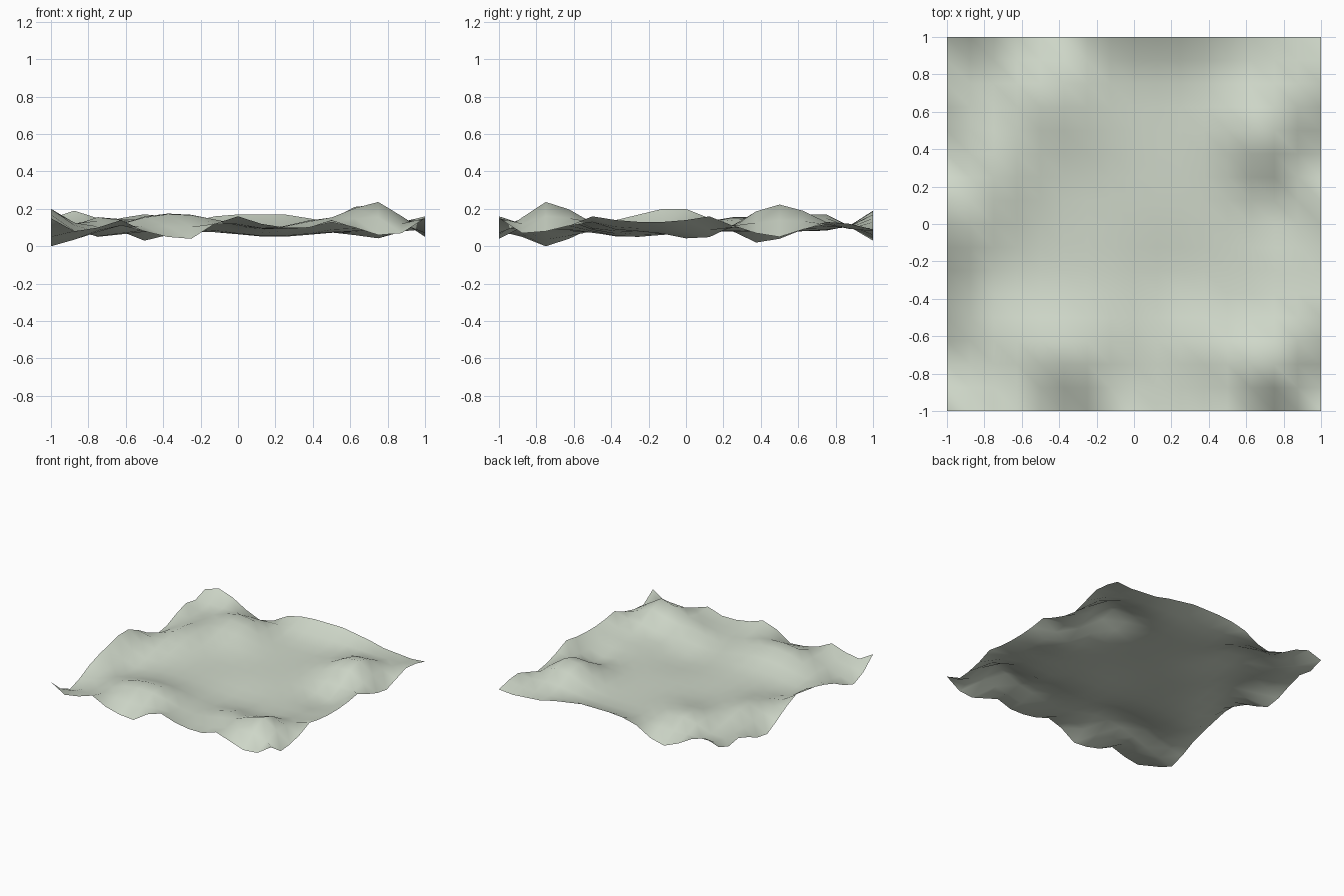
import bpy
import bmesh
import math

CELLS = 16
FLOOR = 0.078      # typical height of the inner plain
REACH = 0.1        # how far the rim shape carries inwards

# Rim profiles, in hundredths, at every grid step in the + direction
front_rim = [15, 8, 10, 14, 8, 5, 4, 12, 16, 12, 10, 10, 14, 10, 6, 7, 15]
back_rim = [15, 19, 15, 8, 3, 6, 13, 16, 17, 17, 17, 15, 13, 10, 9, 8, 9]
left_rim = [15, 5, 0, 4, 10, 14, 17, 20, 20, 15, 8, 2, 4, 9, 13, 11, 15]
right_rim = [15, 7, 8, 11, 16, 14, 13, 13, 14, 16, 11, 7, 5, 9, 13, 12, 9]

# Inner hills and hollows: x, y, height change, radius
mounds = [
    (0.75, -0.75, 0.18, 0.22),
    (0.72, 0.5, 0.16, 0.24),
    (-0.25, -0.7, 0.09, 0.24),
    (-0.5, -0.68, 0.06, 0.2),
    (0.38, -0.66, 0.06, 0.18),
    (0.58, -0.55, -0.03, 0.13),
    (-0.5, 0.72, 0.1, 0.23),
    (-0.3, 0.5, 0.03, 0.2),
    (-0.75, 0.35, 0.08, 0.22),
    (-0.7, 0.12, 0.03, 0.18),
    (0.78, 0.08, -0.055, 0.18),
    (-0.78, -0.3, -0.04, 0.18),
    (-0.9, -0.75, -0.03, 0.15),
    (-0.82, 0.8, -0.02, 0.15),
    (0.2, -0.3, -0.03, 0.25),
]


def rim_height(rim, t):
    """Height of a rim profile at t from -1 to 1."""
    return rim[round((t + 1) / 2 * CELLS)] / 100


def inner_height(x, y):
    total = FLOOR
    for mx, my, change, radius in mounds:
        total += change * math.exp(-(math.hypot(x - mx, y - my) / radius) ** 2)
    return total


def terrain_height(x, y):
    """Blend the four rims with the inner hills by distance."""
    sides = [
        (y + 1, rim_height(front_rim, x)),
        (1 - y, rim_height(back_rim, x)),
        (x + 1, rim_height(left_rim, y)),
        (1 - x, rim_height(right_rim, y)),
    ]
    parts = [(REACH, inner_height(x, y))] + sides
    weights = [1 / max(distance, 0.001) ** 3 for distance, _ in parts]
    blended = sum(w * height for w, (_, height) in zip(weights, parts))
    return blended / sum(weights)


# Remove the default cube
cube = bpy.data.objects.get("Cube")
if cube:
    bpy.data.objects.remove(cube, do_unlink=True)

# Pale sage ground material
colour = (0.63, 0.69, 0.59, 1)
ground = bpy.data.materials.new("pale_sage")
ground.use_nodes = True
ground.diffuse_color = colour
for node in ground.node_tree.nodes:
    if node.type == 'BSDF_PRINCIPLED':
        node.inputs["Base Color"].default_value = colour
        node.inputs["Roughness"].default_value = 0.9

# Terrain sheet: a flat grid raised by the height rule
bm = bmesh.new()
bmesh.ops.create_grid(bm, x_segments=CELLS, y_segments=CELLS, size=1)

# Split every cell along its back-left to front-right diagonal
for face in list(bm.faces):
    corners = sorted(face.verts, key=lambda v: v.co.x - v.co.y)
    bmesh.utils.face_split(face, corners[0], corners[-1])

for vert in bm.verts:
    vert.co.z = terrain_height(vert.co.x, vert.co.y)
lowest = min(vert.co.z for vert in bm.verts)
for vert in bm.verts:
    vert.co.z -= lowest
for face in bm.faces:
    face.smooth = True

mesh = bpy.data.meshes.new("terrain")
bm.to_mesh(mesh)
bm.free()
mesh.materials.append(ground)
terrain = bpy.data.objects.new("terrain", mesh)
bpy.context.collection.objects.link(terrain)
